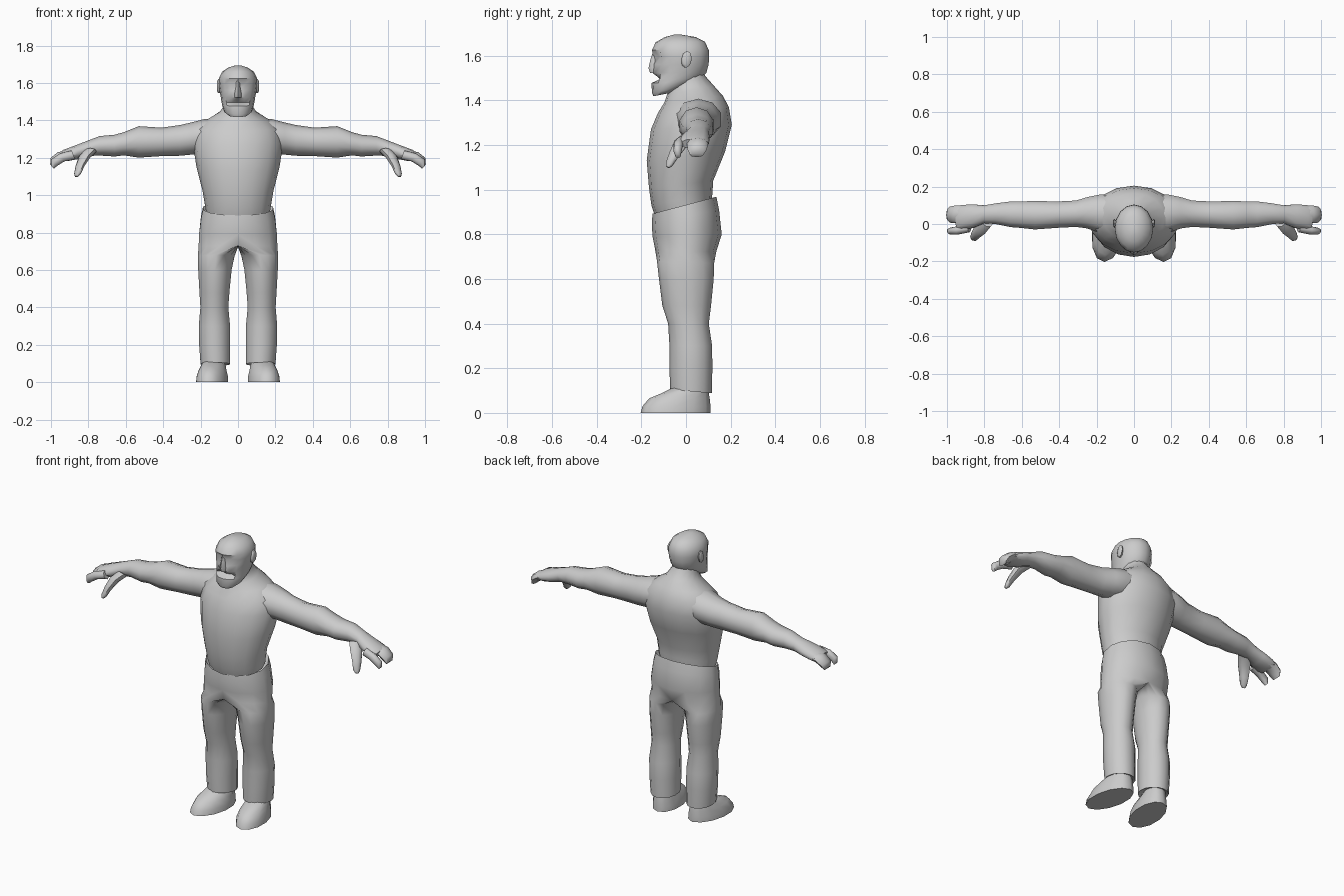
import bpy, bmesh, math
from mathutils import Vector as V

grey = bpy.data.materials.new("plain grey")
grey.diffuse_color = (0.6, 0.6, 0.6, 1)


def loft(name, rings, mirror=False, crease=55):
    """Skin a list of equal rings, cap both ends, optionally mirror in x."""
    bm = bmesh.new()
    rows = [[bm.verts.new(p) for p in r] for r in rings]
    n = len(rows[0])
    for a, b in zip(rows, rows[1:]):
        for i in range(n):
            j = (i + 1) % n
            quad = (a[i], a[j], b[j], b[i])
            if not all(abs(v.co.x) < 1e-5 for v in quad):  # no wall on centre plane
                bm.faces.new(quad)
    bm.faces.new(rows[0])
    bm.faces.new(rows[-1])
    bmesh.ops.recalc_face_normals(bm, faces=bm.faces)
    me = bpy.data.meshes.new(name)
    bm.to_mesh(me)
    bm.free()
    me.materials.append(grey)
    me.shade_smooth()
    me.set_sharp_from_angle(angle=math.radians(crease))
    ob = bpy.data.objects.new(name, me)
    bpy.context.collection.objects.link(ob)
    if mirror:
        mod = ob.modifiers.new("mirror", 'MIRROR')
        mod.merge_threshold = 0.001
    return ob


def oval(c, u, v, n):
    """Ring round c with half axes u and v, starting at -v."""
    c, u, v = V(c), V(u), V(v)
    return [c + u * math.sin(t) - v * math.cos(t)
            for t in (2 * math.pi * i / n for i in range(n))]


def level(zf, zb, yf, yb, rx, n, x=0):
    """Roughly horizontal ring given by its front and back points."""
    return oval((x, (yf + yb) / 2, (zf + zb) / 2), (rx, 0, 0),
                (0, (yb - yf) / 2, (zb - zf) / 2), n)


def tube(name, path, n=8):
    """Limb running outwards: x, y, z, half depth, half height, lean."""
    loft(name, [oval((x, y, z), (0, ry, 0), (lean * rz, 0, rz), n)
                for x, y, z, ry, rz, lean in path], True)


# Torso, rising into the neck
loft("torso", [level(*r, 16) for r in (
    (.885, .95, -.140, .115, .172), (.93, .98, -.155, .118, .178),
    (1.01, 1.04, -.166, .122, .190), (1.13, 1.17, -.176, .175, .222),
    (1.27, 1.29, -.157, .205, .242), (1.345, 1.37, -.125, .192, .222),
    (1.39, 1.42, -.097, .165, .165), (1.425, 1.465, -.085, .125, .098),
    (1.45, 1.51, -.075, .085, .075), (1.53, 1.56, -.07, .07, .07))])

# Arms down to the knuckles
tube("arm", [
    (.08, .055, 1.325, .100, .085, 0), (.18, .055, 1.315, .108, .092, 0),
    (.25, .060, 1.303, .088, .086, 0), (.31, .055, 1.293, .074, .082, 0),
    (.41, .050, 1.285, .074, .076, 0), (.53, .047, 1.285, .080, .084, 0),
    (.61, .050, 1.275, .074, .062, 0), (.66, .052, 1.265, .072, .058, 0),
    (.74, .055, 1.264, .058, .052, 0), (.80, .052, 1.250, .050, .040, .2),
    (.86, .042, 1.230, .066, .036, .3), (.92, .035, 1.213, .070, .030, .4),
    (.945, .035, 1.205, .062, .022, .5)], 10)

# Fingers: a joined group, a separate forefinger and the thumb
tube("finger_group", [
    (.90, .055, 1.215, .045, .026, .4), (.95, .052, 1.207, .048, .023, .6),
    (.985, .050, 1.180, .043, .018, 1), (.995, .048, 1.155, .030, .009, 1)])
tube("forefinger", [
    (.88, -.022, 1.215, .022, .024, .4), (.94, -.034, 1.202, .022, .021, .6),
    (.982, -.038, 1.175, .019, .017, 1), (.992, -.036, 1.150, .012, .008, 1)])
loft("thumb", [oval(c, (r, r * .4, 0), (0, r * .8, -r * .5), 8) for c, r in (
    ((.79, .015, 1.235), .034), ((.82, -.025, 1.205), .032),
    ((.845, -.055, 1.155), .024), ((.858, -.075, 1.115), .018),
    ((.864, -.082, 1.100), .008))], True)

# Trousers: half hips that share the centre line, then one full leg
N = 14


def hip(zf, zb, yf, yb, rx):
    full = level(zf, zb, yf, yb, rx, N)
    for p in full[N // 2 + 1:]:
        p.x = 0
    full[0].x = full[N // 2].x = 0
    return full


hips = [hip(*r) for r in (
    (.86, .92, -.13, .11, .165), (.892, .968, -.150, .136, .192),
    (.85, .91, -.153, .148, .203), (.79, .80, -.150, .160, .213),
    (.73, .72, -.138, .135, .216))]
legs = [level(zf, zb, yf, yb, (xo - xi) / 2, N, (xo + xi) / 2)
        for zf, zb, yf, yb, xi, xo in (
    (.68, .67, -.130, .126, .016, .217), (.60, .60, -.121, .124, .032, .215),
    (.48, .48, -.106, .112, .044, .208), (.40, .40, -.080, .102, .050, .203),
    (.30, .30, -.074, .117, .040, .212), (.20, .20, -.074, .118, .040, .210),
    (.105, .088, -.071, .116, .040, .202), (.115, .10, -.04, .09, .06, .18))]
loft("trousers", hips + legs, True, 70)

# Shoes, toes turned slightly outwards
shoe = [level(z, z, yf, yb, rx, 12, .132) for z, yf, yb, rx in (
    (0, -.203, .110, .086), (.03, -.195, .110, .084), (.065, -.165, .106, .074),
    (.09, -.105, .102, .066), (.115, -.055, .095, .055))]
for ring in shoe:
    for p in ring:
        p.x -= p.y * .13
loft("shoe", shoe, True)

# Head, with a notch for the mouth and hollows for the eyes
head = [level(*r, 16) for r in (
    (1.418, 1.435, -.146, -.06, .050), (1.435, 1.455, -.153, -.02, .074),
    (1.478, 1.48, -.154, .05, .084), (1.495, 1.50, -.150, .072, .088),
    (1.522, 1.525, -.150, .092, .092), (1.56, 1.56, -.148, .101, .099),
    (1.595, 1.595, -.148, .104, .103), (1.625, 1.625, -.152, .102, .102),
    (1.66, 1.662, -.136, .085, .084), (1.683, 1.683, -.095, .045, .050),
    (1.694, 1.694, -.055, -.02, .015))]
for i in (-1, 0, 1):
    head[3][i].y += .036
for i in (-1, 1):
    head[6][i].y += .020
loft("head", head, False, 45)

# Nose wedge
loft("nose", [oval((0, y, z), (w, 0, 0), (0, d, 0), 6) for y, z, w, d in (
    (-.135, 1.522, .020, .026), (-.137, 1.545, .021, .031),
    (-.137, 1.58, .013, .023), (-.135, 1.615, .010, .014))])

# Ears
loft("ear", [oval((x, -.005 + k, 1.583), (0, r * .6, 0), (0, .1 * r, r), 8)
             for x, k, r in ((.088, 0, .034), (.106, .008, .038), (.111, .010, .028))], True)
